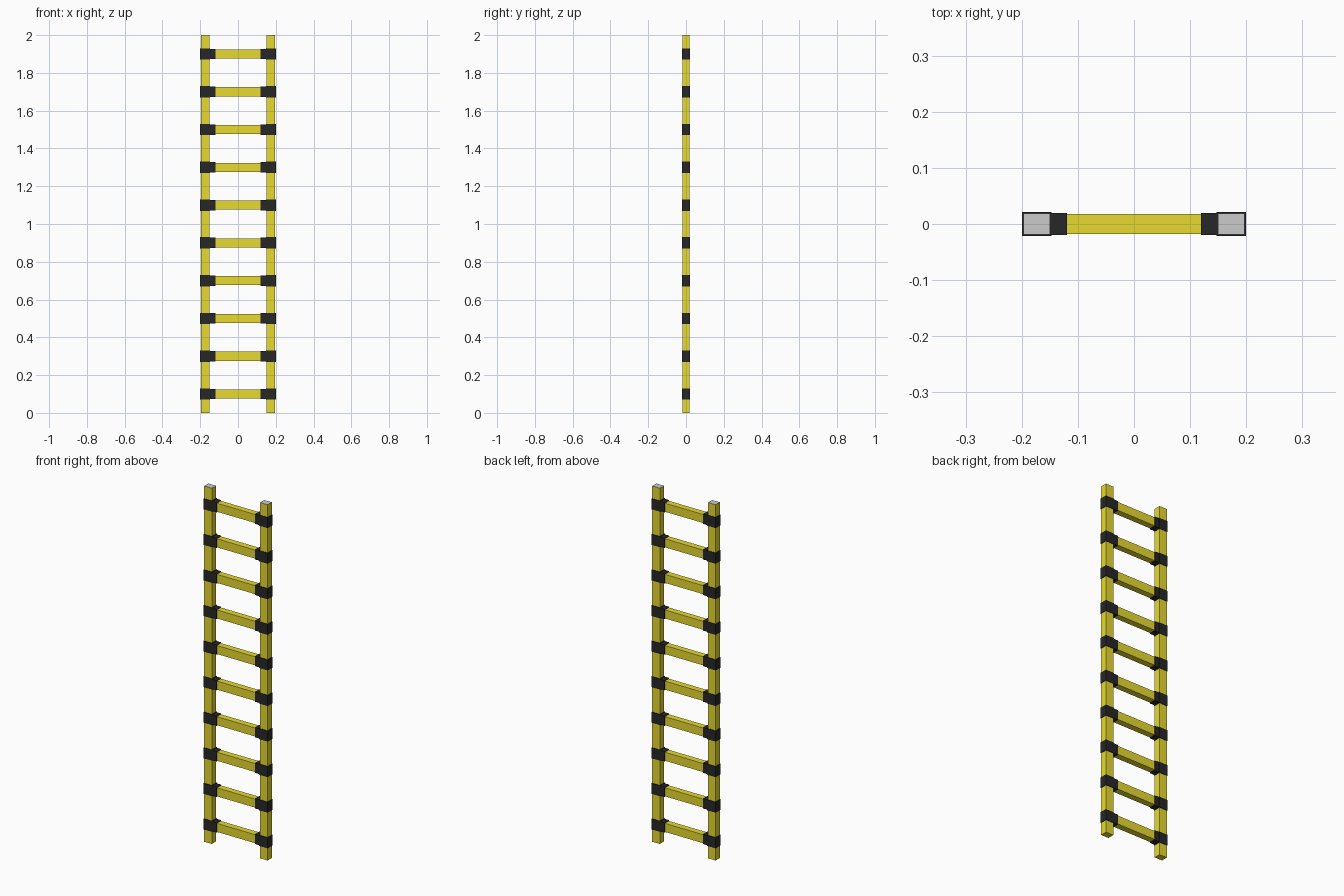
import bpy, bmesh

if "Cube" in bpy.data.objects:
    bpy.data.objects.remove(bpy.data.objects["Cube"])


def material(name, color):
    m = bpy.data.materials.new(name)
    m.diffuse_color = (*color, 1)
    m.use_nodes = True
    m.node_tree.nodes["Principled BSDF"].inputs["Base Color"].default_value = m.diffuse_color
    return m


yellow = material("yellow", (0.80, 0.70, 0.03))
black = material("black", (0.02, 0.02, 0.02))


def box(name, lo, hi, mat=None):
    """Axis-aligned box between two corners."""
    bm = bmesh.new()
    bmesh.ops.create_cube(bm, size=1)
    for v in bm.verts:
        v.co = [(a + b) / 2 + c * (b - a) for a, b, c in zip(lo, hi, v.co)]
    mesh = bpy.data.meshes.new(name)
    bm.to_mesh(mesh)
    bm.free()
    if mat:
        mesh.materials.append(mat)
    ob = bpy.data.objects.new(name, mesh)
    bpy.context.collection.objects.link(ob)
    return ob


def sided(name, x_in, x_out, y, z0, z1, mat=None):
    """One box on each side of the ladder."""
    for side, label in ((-1, "left"), (1, "right")):
        xs = sorted((side * x_in, side * x_out))
        box(f"{name}_{label}", (xs[0], -y, z0), (xs[1], y, z1), mat)


# Side rails with grey end caps on top
sided("rail", 0.150, 0.197, 0.0185, 0, 1.999, yellow)
sided("rail_cap", 0.150, 0.197, 0.0185, 1.999, 2.0)

# Rungs with black brackets: a sleeve round the rail and a collar round the rung
for i in range(10):
    z = 0.1 + 0.2 * i
    box(f"rung_{i}", (-0.16, -0.0175, z - 0.024), (0.16, 0.0175, z + 0.024), yellow)
    sided(f"sleeve_{i}", 0.147, 0.20, 0.0215, z - 0.03, z + 0.03, black)
    sided(f"collar_{i}", 0.119, 0.148, 0.0195, z - 0.0275, z + 0.0275, black)
